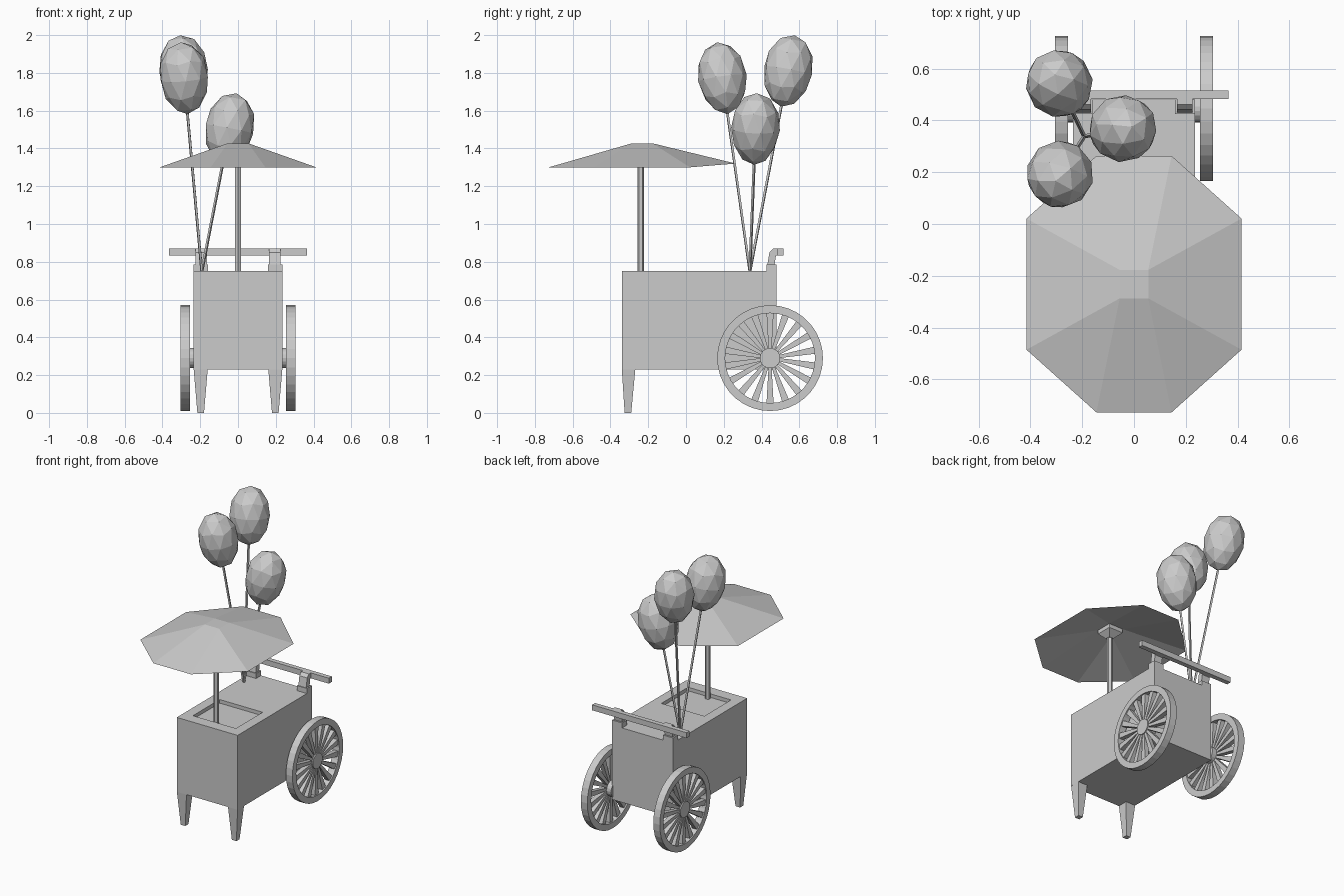
import bpy, bmesh, math
from mathutils import Vector

if "Cube" in bpy.data.objects:
    bpy.data.objects.remove(bpy.data.objects["Cube"])


def make(name, bm):
    bmesh.ops.remove_doubles(bm, verts=bm.verts, dist=1e-5)
    bmesh.ops.recalc_face_normals(bm, faces=bm.faces)
    me = bpy.data.meshes.new(name)
    bm.to_mesh(me)
    bm.free()
    ob = bpy.data.objects.new(name, me)
    bpy.context.collection.objects.link(ob)
    return ob


def loft(bm, rings, caps=True, loop=False):
    """Skin a list of equal-length point rings."""
    vs = [[bm.verts.new(p) for p in r] for r in rings]
    n = len(vs[0])
    pairs = list(zip(vs, vs[1:])) + ([(vs[-1], vs[0])] if loop else [])
    for a, b in pairs:
        for i in range(n):
            j = (i + 1) % n
            bm.faces.new((a[i], a[j], b[j], b[i]))
    if caps and not loop:
        bm.faces.new(vs[0])
        bm.faces.new(vs[-1])


def rect(x0, x1, y0, y1, z):
    return [(x0, y0, z), (x1, y0, z), (x1, y1, z), (x0, y1, z)]


def lofted(name, rings, **kw):
    bm = bmesh.new()
    loft(bm, rings, **kw)
    return make(name, bm)


def circle_x(x, r, n, cy, cz):
    return [(x, cy + r * math.cos(2 * math.pi * i / n), cz + r * math.sin(2 * math.pi * i / n))
            for i in range(n)]


# cart body with a sunken serving tray in the top
lofted("cart_body", [rect(-.235, .235, -.34, .48, .23), rect(-.235, .235, -.34, .48, .75),
                     rect(-.166, .166, -.26, .035, .75), rect(-.166, .166, -.26, .035, .725)])

# wheels: rim, hub and 18 spokes
CY, CZ, SPOKES = .445, .29, 18
for side, s in (("left", -1), ("right", 1)):
    bm = bmesh.new()
    loft(bm, [circle_x(s * x, r, 36, CY, CZ) for x, r in
              ((.255, .28), (.305, .28), (.305, .238), (.255, .238))], loop=True)
    loft(bm, [circle_x(s * x, .054, 18, CY, CZ) for x in (.23, .305)])
    for k in range(SPOKES):
        a = math.pi / 2 + 2 * math.pi * k / SPOKES
        d, t = Vector((0, math.cos(a), math.sin(a))), Vector((0, -math.sin(a), math.cos(a)))
        rings = []
        for r, w in ((.045, .008), (.245, .019)):
            c = Vector((0, CY, CZ)) + d * r
            rings.append([c + t * u * w + Vector((s * x, 0, 0))
                          for u, x in ((-1, .265), (1, .265), (1, .297), (-1, .297))])
        loft(bm, rings)
    make(side + "_wheel", bm)

    # tapered front leg
    x0, x1 = sorted((s * .16, s * .235))
    lofted(side + "_front_leg", [rect(x0 + .02, x1 - .02, -.325, -.29, 0),
                                 rect(x0, x1, -.34, -.268, .235)])

    # handle bracket: foot block and bent arm
    x0, x1 = sorted((s * .158, s * .235))
    lofted(side + "_bracket_foot", [rect(x0, x1, .425, .48, .745), rect(x0, x1, .425, .48, .785)])
    arm = [(.43, .78), (.468, .78), (.476, .832), (.495, .84), (.495, .87), (.462, .87), (.442, .85)]
    lofted(side + "_bracket_arm", [[(s * x, y, z) for y, z in arm] for x in (.165, .225)])

# push handle
lofted("handle_bar", [rect(-.365, .365, .482, .515, .832), rect(-.365, .365, .482, .515, .87)])

# parasol pole
PY = -.24
lofted("parasol_pole", [[(.018 * math.sin(i * math.pi / 3), PY + .018 * math.cos(i * math.pi / 3), z)
                         for i in range(6)] for z in (.72, 1.39)])

# parasol canopy: stretched octagon rising to a small square top
octagon = [(.415, -.253), (.415, .253), (.145, .495), (-.145, .495),
           (-.415, .253), (-.415, -.253), (-.145, -.495), (.145, -.495)]
rim = [(x, y - .232, 1.32 if y > .4 else 1.3) for x, y in octagon]


def crown(h, z):
    return [(math.copysign(h, x), math.copysign(h, y) - .232, z) for x, y in octagon]


bm = bmesh.new()
for h, z in ((.055, 1.427), (.055, 1.412)):
    outer = [bm.verts.new(p) for p in rim]
    top = [bm.verts.new(p) for p in crown(h, z)[1::2]]  # one corner per octagon corner pair
    for i in range(8):
        j = (i + 1) % 8
        # crown index of each octagon vertex: corners (+,-) (+,+) (-,+) (-,-)
        q = {(1, -1): 3, (1, 1): 0, (-1, 1): 1, (-1, -1): 2}
        a, b = [top[q[(1 if octagon[k][0] > 0 else -1, 1 if octagon[k][1] > 0 else -1)]]
                for k in (i, j)]
        bm.faces.new((outer[i], outer[j], a) if a is b else (outer[i], outer[j], b, a))
    bm.faces.new(top)
make("parasol_canopy", bm)

# hub under the canopy
lofted("parasol_hub", [rect(-.018, .018, PY - .018, PY + .018, 1.35),
                       rect(-.055, .055, -.287, -.177, 1.385),
                       rect(-.055, .055, -.287, -.177, 1.415)])

# balloons on strings, each leaning along its string
knot = Vector((-.192, .338, .745))
centres = [(-.288, .54, 1.81), (-.285, .193, 1.772), (-.045, .368, 1.503)]
for n, c in enumerate(centres, 1):
    c = Vector(c)
    rot = (c - knot).to_track_quat('Z', 'Y').to_matrix()
    bm = bmesh.new()
    bmesh.ops.create_icosphere(bm, subdivisions=2, radius=1)
    for v in bm.verts:
        k = .13 * (1 + .06 * v.co.z)
        v.co = c + rot @ Vector((v.co.x * k, v.co.y * k, v.co.z * .193))
    make(f"balloon_{n}", bm)
    end = c - (c - knot).normalized() * .18
    ring = [rot @ Vector((.008 * math.cos(i * math.pi / 2), .008 * math.sin(i * math.pi / 2), 0))
            for i in range(4)]
    lofted(f"balloon_string_{n}", [[knot + p for p in ring], [end + p for p in ring]])
